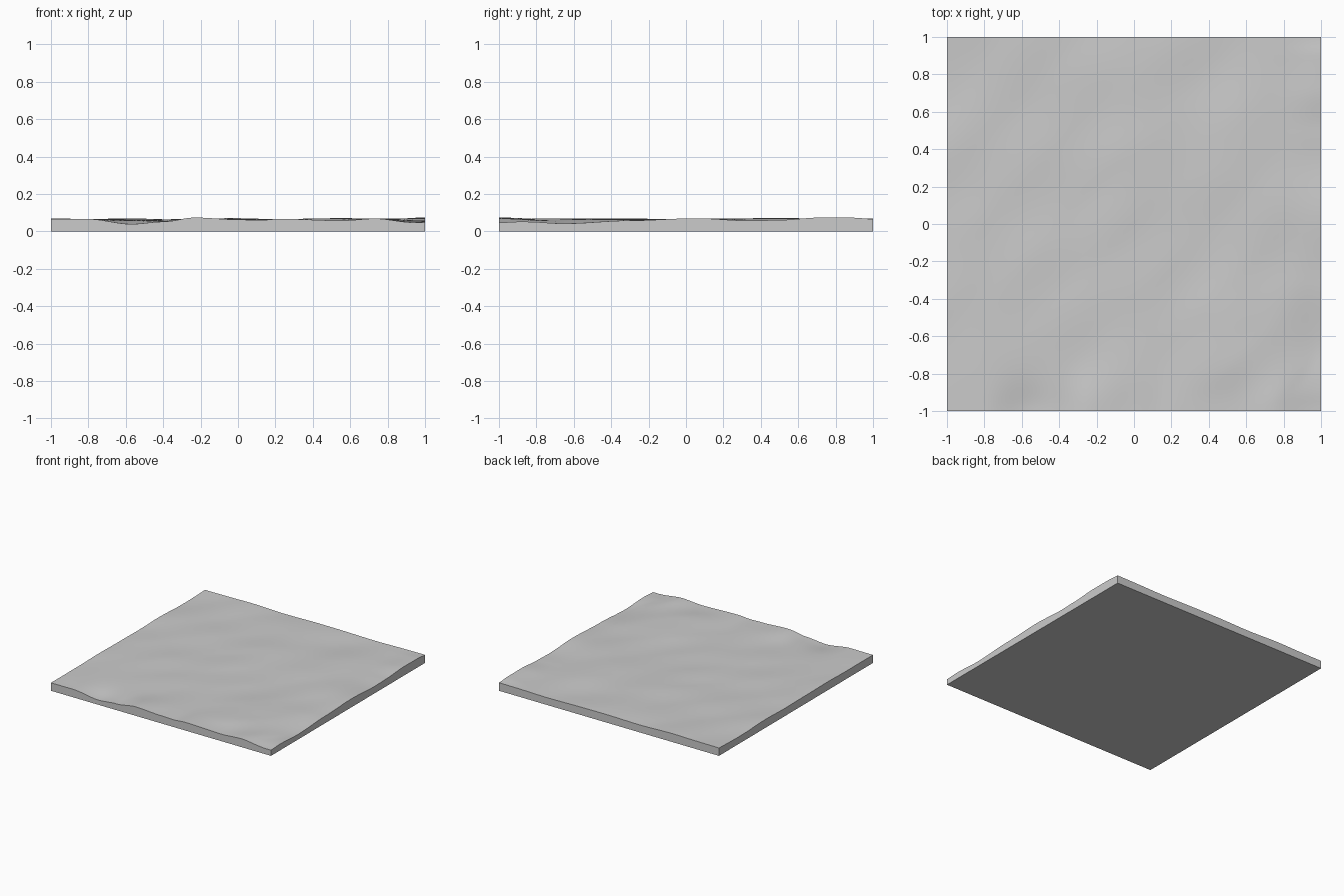
import bpy, bmesh, math
from mathutils import Vector, noise

if "Cube" in bpy.data.objects:
    bpy.data.objects.remove(bpy.data.objects["Cube"])

# Edge height profiles (position, height)
FRONT = [(-1, .065), (-.8, .066), (-.57, .039), (-.4, .052), (-.23, .074), (0, .063),
         (.12, .06), (.22, .067), (.55, .058), (.75, .07), (.97, .046), (1, .047)]
RIGHT = [(-1, .047), (-.9, .055), (-.65, .042), (-.3, .058), (.05, .07), (.35, .057),
         (.5, .061), (.72, .074), (.9, .073), (1, .066)]


def profile(points, t):
    for (a, ha), (b, hb) in zip(points, points[1:]):
        if t <= b:
            u = max(0, min(1, (t - a) / (b - a)))
            return ha + (hb - ha) * u * u * (3 - 2 * u)
    return points[-1][1]


def height(x, y):
    # Gentle diagonal ripples inside, blended into the edge profiles
    along, across = (x + y) * .707, (y - x) * .707
    h = .064 + .011 * noise.noise(Vector((along * 1.9, across * 3.4, 4.2)))
    wf = math.exp(-((y + 1) / .16) ** 2)
    wr = math.exp(-((x - 1) / .16) ** 2)
    total = max(1, wf + wr)
    h += (wf * (profile(FRONT, x) - h) + wr * (profile(RIGHT, y) - h)) / total
    return min(h, .077)


# Rippled top surface
bm = bmesh.new()
bmesh.ops.create_grid(bm, x_segments=80, y_segments=80, size=1)
for v in bm.verts:
    v.co.z = height(v.co.x, v.co.y)

# Straight side walls and flat underside
rim = [e for e in bm.edges if e.is_boundary]
res = bmesh.ops.extrude_edge_only(bm, edges=rim)
for v in res["geom"]:
    if isinstance(v, bmesh.types.BMVert):
        v.co.z = 0
low = [e for e in bm.edges if e.is_boundary]
bmesh.ops.contextual_create(bm, geom=low)
bmesh.ops.recalc_face_normals(bm, faces=bm.faces)

mesh = bpy.data.meshes.new("ground_tile")
bm.to_mesh(mesh)
bm.free()
tile = bpy.data.objects.new("ground_tile", mesh)
bpy.context.collection.objects.link(tile)
bpy.context.view_layer.objects.active = tile
tile.select_set(True)
bpy.ops.object.shade_smooth_by_angle(angle=math.radians(40))
